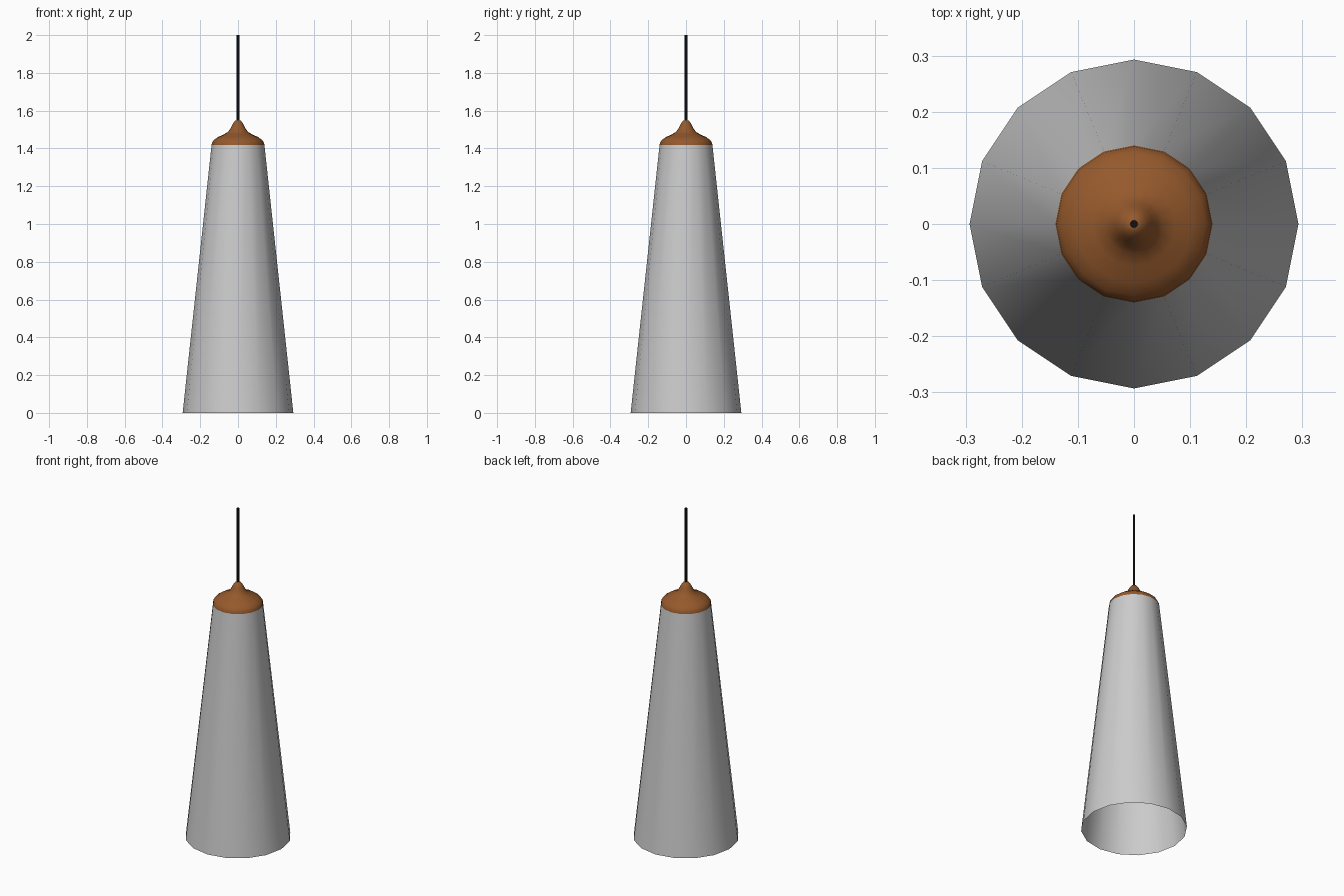
import bpy, bmesh
from math import cos, sin, tau, radians

if "Cube" in bpy.data.objects:
    bpy.data.objects.remove(bpy.data.objects["Cube"])


def material(name, color):
    m = bpy.data.materials.new(name)
    m.diffuse_color = color
    m.use_nodes = True
    m.node_tree.nodes["Principled BSDF"].inputs["Base Color"].default_value = m.diffuse_color
    return m


def lathe(name, profile, sides, mat=None, cap_top=False):
    """Revolve (radius, z) points around the z axis."""
    bm = bmesh.new()
    rings = [[bm.verts.new((r * cos(tau * i / sides), r * sin(tau * i / sides), z))
              for i in range(sides)] for r, z in profile]
    for low, high in zip(rings, rings[1:]):
        for i in range(sides):
            j = (i + 1) % sides
            bm.faces.new((low[i], low[j], high[j], high[i]))
    if cap_top:
        bm.faces.new(rings[-1])
    mesh = bpy.data.meshes.new(name)
    bm.to_mesh(mesh)
    bm.free()
    obj = bpy.data.objects.new(name, mesh)
    bpy.context.collection.objects.link(obj)
    if mat:
        mesh.materials.append(mat)
    bpy.ops.object.select_all(action='DESELECT')
    obj.select_set(True)
    bpy.context.view_layer.objects.active = obj
    bpy.ops.object.shade_smooth_by_angle(angle=radians(50))
    return obj


wood = material("wood", (0.30, 0.10, 0.025, 1))
black = material("black_cord", (0.005, 0.005, 0.005, 1))

# Thin open conical shade
lathe("lamp_shade", [(0.293, 0.0), (0.14, 1.417)], 16)

# Bell-shaped wooden cap
cap_profile = [(0.14, 1.417), (0.138, 1.43), (0.128, 1.445), (0.105, 1.461),
               (0.075, 1.474), (0.053, 1.488), (0.041, 1.504), (0.033, 1.52),
               (0.025, 1.535), (0.015, 1.547), (0.007, 1.55)]
lathe("wooden_cap", cap_profile, 16, wood, cap_top=True)

# Hanging cord
lathe("cord", [(0.007, 1.54), (0.007, 2.0)], 12, black, cap_top=True)
